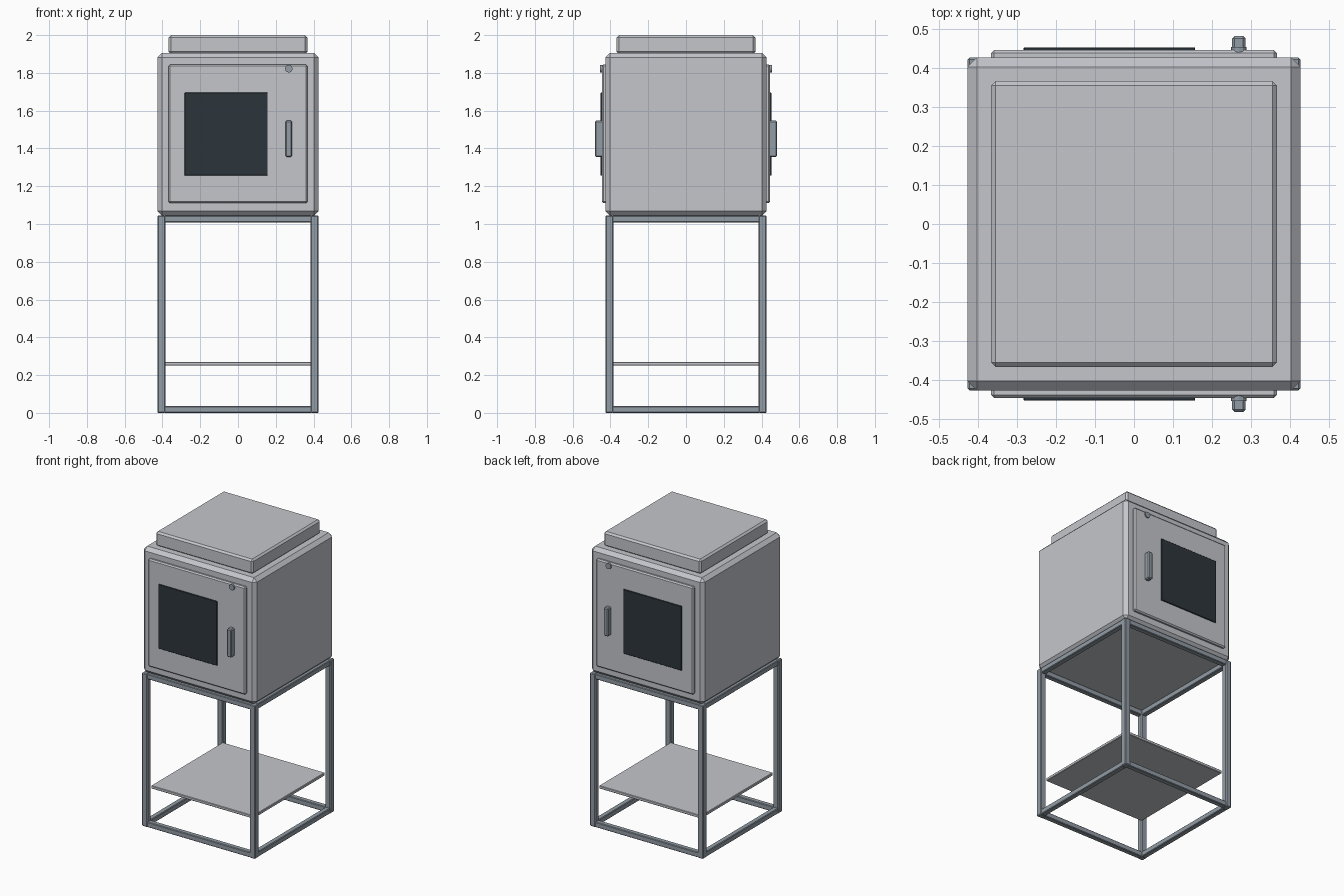
import bpy, bmesh, math
from mathutils import Matrix, Vector

if "Cube" in bpy.data.objects:
    bpy.data.objects.remove(bpy.data.objects["Cube"])


def material(name, rgb):
    m = bpy.data.materials.new(name)
    m.diffuse_color = (*rgb, 1)
    m.use_nodes = True
    m.node_tree.nodes["Principled BSDF"].inputs["Base Color"].default_value = m.diffuse_color
    return m


SILVER = material("silver_panel", (0.55, 0.565, 0.60))
STEEL = material("blue_grey_steel", (0.29, 0.335, 0.38))
GLASS = material("dark_glass", (0.025, 0.036, 0.043))


def finish(name, bm, mat, bevel):
    if bevel:
        bmesh.ops.bevel(bm, geom=bm.edges[:], offset=bevel, segments=1,
                        affect='EDGES', profile=0.5)
    bmesh.ops.recalc_face_normals(bm, faces=bm.faces[:])
    me = bpy.data.meshes.new(name)
    bm.to_mesh(me)
    bm.free()
    me.materials.append(mat)
    ob = bpy.data.objects.new(name, me)
    bpy.context.collection.objects.link(ob)
    return ob


def box(name, lo, hi, mat, bevel=0.0):
    lo, hi = Vector(lo), Vector(hi)
    bm = bmesh.new()
    bmesh.ops.create_cube(bm, size=1)
    bmesh.ops.scale(bm, vec=hi - lo, verts=bm.verts)
    bmesh.ops.translate(bm, vec=(lo + hi) / 2, verts=bm.verts)
    return finish(name, bm, mat, bevel)


W = 0.427      # half width of cabinet and frame
T = 0.042      # leg width
H = 1.045      # frame height
R = 0.036      # rail thickness

# Cabinet and top cap
box("cabinet", (-W, -W, H), (W, W, 1.905), SILVER, 0.024)
box("top_cap", (-0.367, -0.367, 1.90), (0.367, 0.367, 2.0), SILVER, 0.012)

# Stand legs
for sx in (-1, 1):
    for sy in (-1, 1):
        x, y = sx * (W - T / 2), sy * (W - T / 2)
        box("leg", (x - T / 2, y - T / 2, 0), (x + T / 2, y + T / 2, H), STEEL, 0.005)

# Stand rails, bottom and top
inner = W - T + 0.005
for level, z in (("bottom", 0.0), ("top", H - R)):
    for s in (-1, 1):
        c = s * (W - T / 2)
        a, b = c - R / 2, c + R / 2
        box(level + "_rail_across", (-inner, a, z), (inner, b, z + R), STEEL, 0.004)
        box(level + "_rail_deep", (a, -inner, z), (b, inner, z + R), STEEL, 0.004)

# Lower shelf
box("shelf", (-0.386, -0.386, 0.25), (0.386, 0.386, 0.27), SILVER, 0.003)


# Doors with window, handle and lock, same on front and back
def span(s, near, far):
    return min(s * near, s * far), max(s * near, s * far)


for side, s in (("front", -1), ("back", 1)):
    a, b = span(s, 0.415, 0.446)
    box(side + "_door", (-0.367, a, 1.11), (0.367, b, 1.844), SILVER, 0.008)
    a, b = span(s, 0.444, 0.453)
    box(side + "_window", (-0.283, a, 1.257), (0.157, b, 1.695), GLASS, 0.002)
    a, b = span(s, 0.440, 0.482)
    box(side + "_handle", (0.252, a, 1.355), (0.286, b, 1.547), STEEL, 0.006)
    bm = bmesh.new()
    bmesh.ops.create_cone(bm, cap_ends=True, segments=12, radius1=0.02, radius2=0.02,
                          depth=0.014,
                          matrix=Matrix.Translation((0.269, s * 0.447, 1.822))
                          @ Matrix.Rotation(math.pi / 2, 4, 'X'))
    finish(side + "_lock", bm, STEEL, 0)
